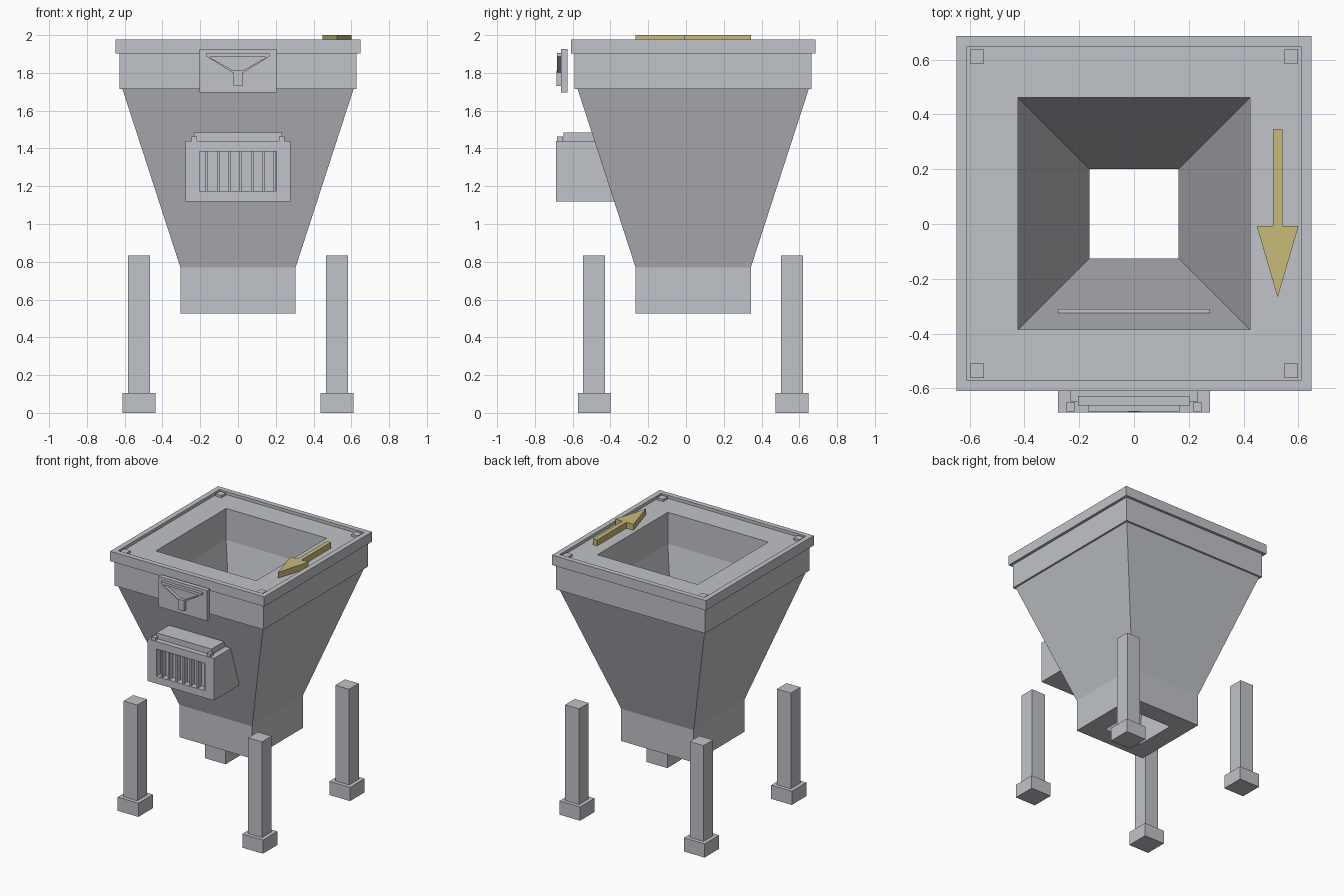
import bpy
import bmesh

cube = bpy.data.objects.get("Cube")
if cube:
    bpy.data.objects.remove(cube, do_unlink=True)

CY = 0.038  # hopper centre line in y


def material(name, rgb):
    m = bpy.data.materials.new(name)
    m.use_nodes = True
    m.diffuse_color = (*rgb, 1)
    bsdf = m.node_tree.nodes["Principled BSDF"]
    bsdf.inputs["Base Color"].default_value = (*rgb, 1)
    bsdf.inputs["Roughness"].default_value = 0.7
    return m


steel = material("steel_grey", (0.53, 0.55, 0.58))
yellow = material("marker_yellow", (0.58, 0.49, 0.19))


def loft(name, rings, mat=steel, closed=False):
    """Skin a list of equal-length point rings; cap the ends or join them."""
    bm = bmesh.new()
    loops = [[bm.verts.new(p) for p in ring] for ring in rings]
    pairs = list(zip(loops, loops[1:]))
    if closed:
        pairs.append((loops[-1], loops[0]))
    else:
        bm.faces.new(loops[0])
        bm.faces.new(loops[-1])
    n = len(loops[0])
    for a, b in pairs:
        for i in range(n):
            j = (i + 1) % n
            bm.faces.new((a[i], a[j], b[j], b[i]))
    bmesh.ops.recalc_face_normals(bm, faces=bm.faces)
    mesh = bpy.data.meshes.new(name)
    bm.to_mesh(mesh)
    bm.free()
    mesh.materials.append(mat)
    obj = bpy.data.objects.new(name, mesh)
    bpy.context.collection.objects.link(obj)
    return obj


def square(half, z, cx=0, cy=CY):
    return [(cx + sx * half, cy + sy * half, z)
            for sx, sy in ((-1, -1), (1, -1), (1, 1), (-1, 1))]


def upright(points, y):
    """Place x-z outline points at depth y."""
    return [(x, y, z) for x, z in points]


def rect(x0, x1, z0, z1):
    return [(x0, z0), (x1, z0), (x1, z1), (x0, z1)]


def box(name, x0, x1, y0, y1, z0, z1):
    outline = rect(x0, x1, z0, z1)
    return loft(name, [upright(outline, y0), upright(outline, y1)])


# Hopper: spout, funnel, collar, rim, recessed top and inner chute
PANEL = 1.955
profile = [(.305, .525), (.305, .77), (.612, 1.715), (.627, 1.715),
           (.627, 1.903), (.648, 1.903), (.648, 1.978), (.609, 1.978),
           (.609, PANEL), (.423, PANEL), (.423, 1.715), (.163, .525)]
loft("hopper_shell", [square(h, z) for h, z in profile], closed=True)

# Legs, feet and rim corner pads
for sx, side in ((-1, "right"), (1, "left")):
    for sy, end in ((-1, "front"), (1, "back")):
        tag = f"{end}_{side}"
        x, y = sx * .524, CY + sy * .524
        loft("foot_" + tag, [square(.087, z, x, y) for z in (0, .104)])
        loft("leg_" + tag, [square(.058, z, x, y) for z in (.104, .832)])
        x, y = sx * .573, CY + sy * .573
        loft("corner_pad_" + tag,
             [square(.026, z, x, y) for z in (PANEL, 1.972)])

# Vent housing with a recessed window and slats
FRONT = -.688
outer = rect(-.278, .278, 1.12, 1.44)
window = rect(-.205, .205, 1.175, 1.383)
loft("vent_housing", [upright(outer, -.31), upright(outer, FRONT),
                      upright(window, FRONT), upright(window, FRONT + .05)])
for i in range(7):
    x = -.165 + i * .06
    box(f"vent_slat_{i + 1}", x - .006, x + .006,
        FRONT + .008, FRONT + .05, 1.175, 1.383)

# Vent lid and its hinge tabs
box("vent_lid", -.232, .232, -.648, -.47, 1.44, 1.484)
for s in (-1, 1):
    box("lid_tab_" + ("left" if s > 0 else "right"),
        s * .232 - .015, s * .232 + .015, -.684, -.65, 1.44, 1.462)

# Front plate with a tapered frame handle
box("front_plate", -.204, .204, -.662, -.628, 1.695, 1.926)
frame_out = [(-.168, 1.904), (.168, 1.904), (.168, 1.888),
             (.03, 1.802), (-.03, 1.802), (-.168, 1.888)]
frame_in = [(-.148, 1.885), (.148, 1.885), (.146, 1.88),
            (.024, 1.812), (-.024, 1.812), (-.146, 1.88)]
loft("handle_frame", [upright(frame_out, -.662), upright(frame_out, -.684),
                      upright(frame_in, -.684), upright(frame_in, -.662)],
     closed=True)
box("handle_grip", -.024, .024, -.686, -.662, 1.73, 1.812)

# Flow direction arrow on the rim panel
AX = .524
half_arrow = [(.017, .345), (.017, -.008), (.076, -.008)]
arrow = ([(AX + x, y) for x, y in half_arrow] + [(AX, -.268)]
         + [(AX - x, y) for x, y in reversed(half_arrow)])
loft("direction_arrow", [[(x, y, z) for x, y in arrow] for z in (PANEL, 2.0)],
     yellow)
